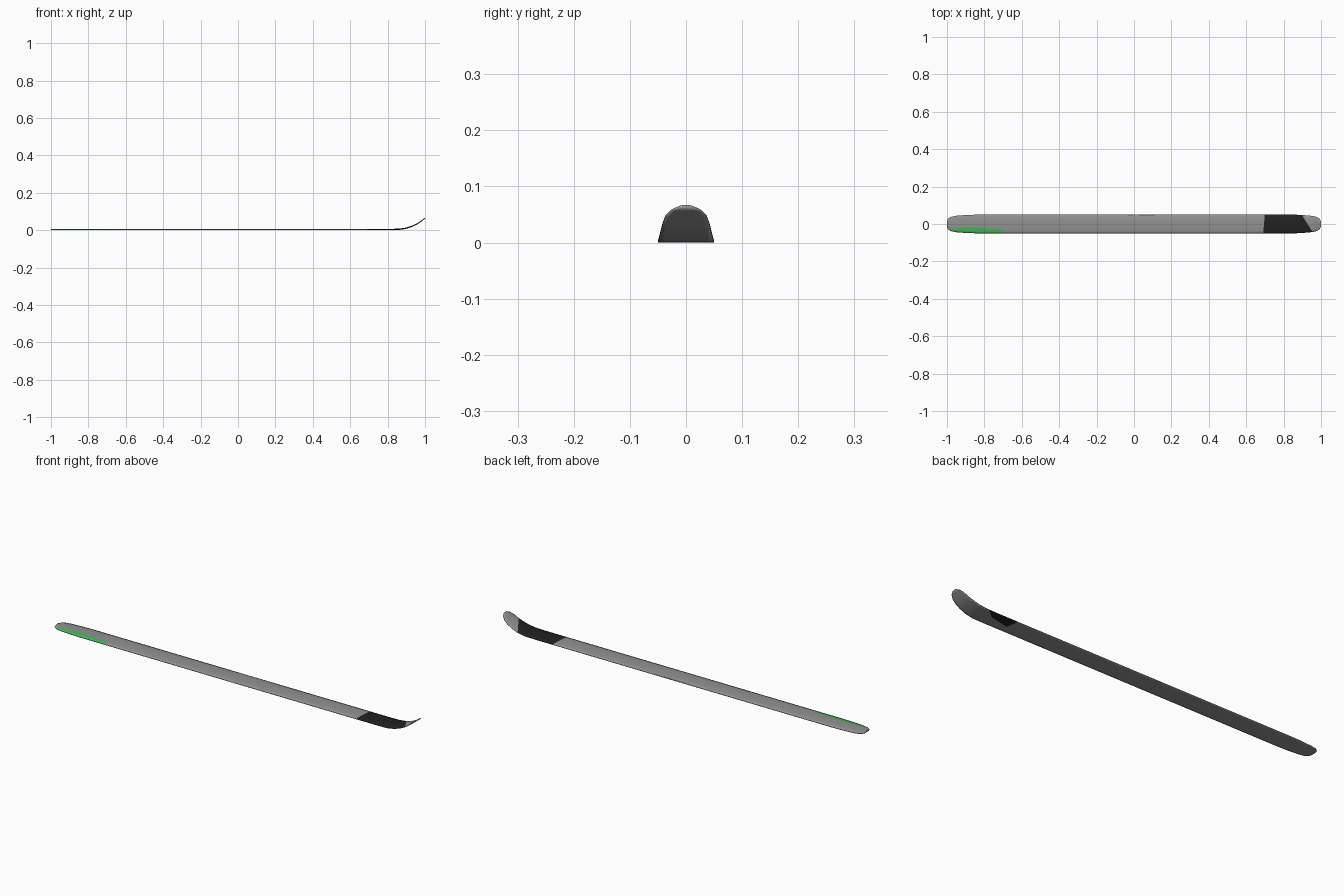
import bpy, bmesh
from mathutils import Vector

if "Cube" in bpy.data.objects:
    bpy.data.objects.remove(bpy.data.objects["Cube"])


def material(name, rgb):
    m = bpy.data.materials.new(name)
    m.diffuse_color = (*rgb, 1)
    m.use_nodes = True
    m.node_tree.nodes["Principled BSDF"].inputs["Base Color"].default_value = m.diffuse_color
    return m


# Stations along the ski: x, half width, height of the sole
STATIONS = [(-1.0, .016, 0), (-.995, .028, 0), (-.98, .038, 0), (-.95, .044, 0),
            (-.9, .048, 0), (-.84, .05, 0), (-.4, .05, 0), (0, .05, 0), (.4, .05, 0),
            (.8, .05, 0), (.86, .05, .001), (.9, .048, .007), (.935, .045, .019),
            (.96, .042, .031), (.98, .037, .045), (.994, .026, .056), (1.0, .014, .060)]
ACROSS = [-1, -.8, -.4, 0, .4, .8, 1]

# Body: a thin, slightly domed closed loft
bm = bmesh.new()
rings = []
for x, w, z in STATIONS:
    top = [bm.verts.new((x, f * w, z + .003 + .004 * (1 - f ** 4))) for f in ACROSS]
    sole = [bm.verts.new((x, f * w, z)) for f in reversed(ACROSS)]
    rings.append(top + sole)
n = len(rings[0])
for a, b in zip(rings, rings[1:]):
    for i in range(n):
        j = (i + 1) % n
        bm.faces.new((a[i], a[j], b[j], b[i]))
k = len(ACROSS)
for r in (rings[0], rings[-1]):
    for i in range(k - 1):
        bm.faces.new((r[i], r[i + 1], r[n - 2 - i], r[n - 1 - i]))
bmesh.ops.recalc_face_normals(bm, faces=bm.faces)


# Painted patches are convex outlines (counter-clockwise), cut into one side
def paint(outline, upper, index):
    pts = [Vector((x, y, 0)) for x, y in outline]
    sides = []
    for p, q in zip(pts, pts[1:] + pts[:1]):
        d = q - p
        sides.append((p, Vector((-d.y, d.x, 0))))
    for p, normal in sides:
        bm.normal_update()
        faces = [f for f in bm.faces if (f.normal.z > -.5) == upper]
        geom = faces + list({e for f in faces for e in f.edges}) \
            + list({v for f in faces for v in f.verts})
        bmesh.ops.bisect_plane(bm, geom=geom, dist=1e-6, plane_co=p, plane_no=normal)
    bm.normal_update()
    for f in bm.faces:
        c = f.calc_center_median()
        c.z = 0
        if (f.normal.z > -.5) == upper and all((c - p).dot(m) > 0 for p, m in sides):
            f.material_index = index


paint([(.69, -.06), (.96, -.06), (.95, -.035), (.90, .045), (.87, .06), (.70, .06)], True, 1)
paint([(.69, .06), (.70, -.01), (.80, .01), (.86, .06)], False, 1)
paint([(-.975, -.06), (-.70, -.06), (-.70, -.031), (-.86, -.018), (-.975, -.027)], True, 2)

mesh = bpy.data.meshes.new("ski")
bm.to_mesh(mesh)
bm.free()
for m in (material("grey", (.29, .29, .29)), material("black", (.016, .016, .016)),
          material("green", (.06, .48, .10))):
    mesh.materials.append(m)
for p in mesh.polygons:
    p.use_smooth = True
ski = bpy.data.objects.new("ski", mesh)
bpy.context.collection.objects.link(ski)
